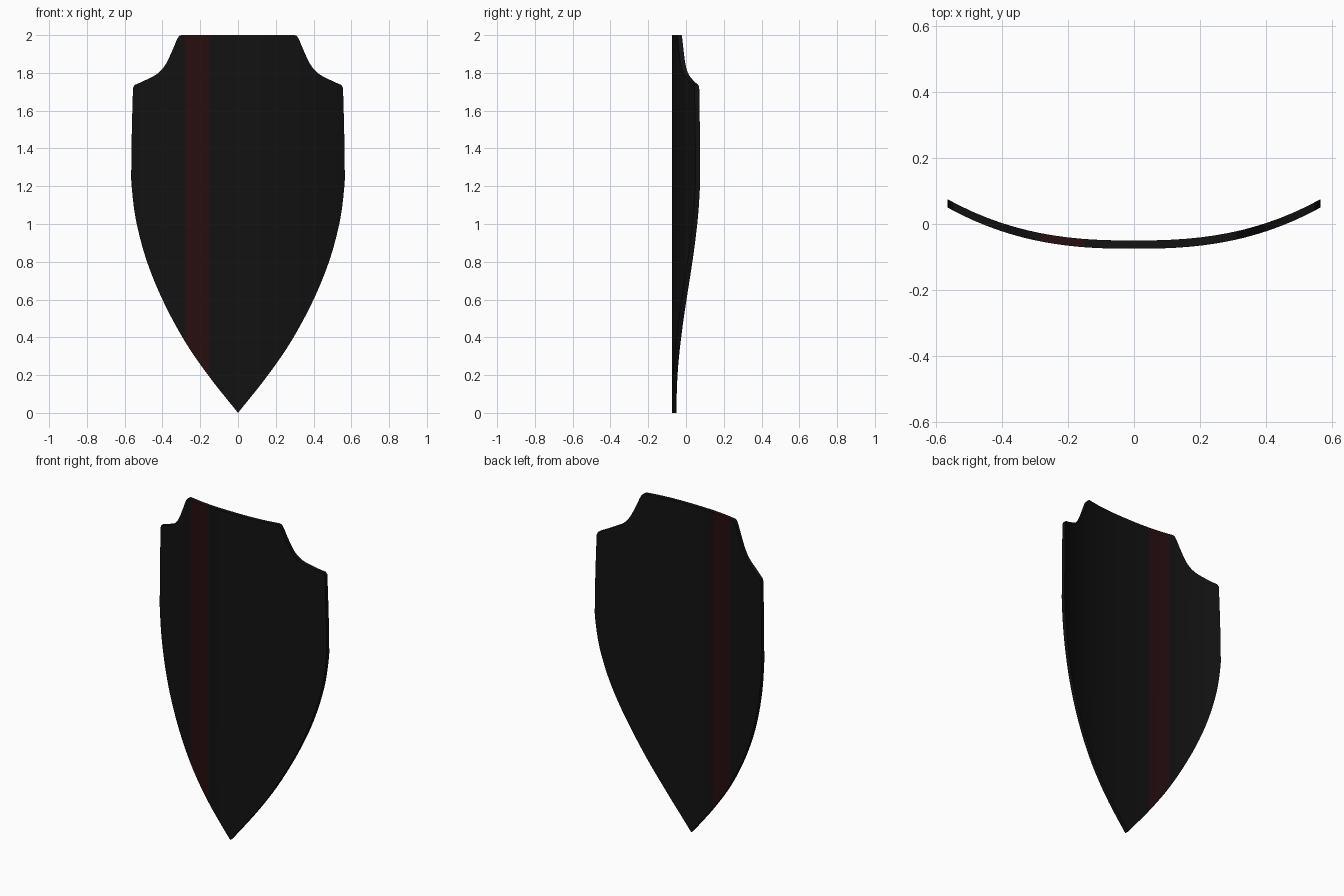
import bpy, bmesh
from mathutils import Vector

if "Cube" in bpy.data.objects:
    bpy.data.objects.remove(bpy.data.objects["Cube"])

HALF, THICK, DEPTH = 0.565, 0.025, 0.125
STRIPE = (-0.28, -0.15)


def smooth_path(pts, n=5):
    """Catmull-Rom curve through 2D points."""
    p = [Vector(q) for q in pts]
    p = [2 * p[0] - p[1]] + p + [2 * p[-1] - p[-2]]
    out = []
    for a, b, c, d in zip(p, p[1:], p[2:], p[3:]):
        for i in range(n):
            t = i / n
            out.append(0.5 * (2 * b + (c - a) * t + (2 * a - 5 * b + 4 * c - d) * t * t
                              + (3 * b - a - 3 * c + d) * t ** 3))
    return out + [p[-2]]


def material(name, rgb):
    m = bpy.data.materials.new(name)
    m.diffuse_color = (*rgb, 1)
    m.use_nodes = True
    m.node_tree.nodes["Principled BSDF"].inputs["Base Color"].default_value = m.diffuse_color
    return m


# Right half of the outline: pointed lower flank, then scooped shoulder
flank = smooth_path([(0, 0), (0.155, 0.195), (0.285, 0.385), (0.40, 0.60), (0.485, 0.81),
                     (0.54, 1.02), (0.563, 1.2), (HALF, 1.3), (0.562, 1.5), (0.556, 1.72)])
shoulder = smooth_path([(0.549, 1.735), (0.487, 1.763), (0.425, 1.797), (0.383, 1.845),
                        (0.347, 1.92), (0.325, 1.972), (0.312, 1.994), (0.30, 2.0)])
half = flank + shoulder
outline = half + [Vector((-p.x, p.y)) for p in reversed(half[1:])]

# Flat plate extruded to thickness
bm = bmesh.new()
face = bm.faces.new([bm.verts.new((p.x, 0, p.y)) for p in outline])
ext = bmesh.ops.extrude_face_region(bm, geom=[face], use_keep_orig=True)
for v in (g for g in ext["geom"] if isinstance(g, bmesh.types.BMVert)):
    v.co.y = THICK

# Vertical cuts for the curvature and the stripe borders
cuts = [-HALF + 2 * HALF * i / 28 for i in range(1, 28)] + list(STRIPE)
for x in cuts:
    bmesh.ops.bisect_plane(bm, geom=bm.verts[:] + bm.edges[:] + bm.faces[:], dist=1e-5,
                           plane_co=(x, 0, 0), plane_no=(1, 0, 0))

# Colour the stripe through the full thickness
for f in bm.faces:
    f.material_index = int(STRIPE[0] < f.calc_center_median().x < STRIPE[1])

# Bow the plate backwards towards the sides
for v in bm.verts:
    v.co.y += -0.075 + DEPTH * (abs(v.co.x) / HALF) ** 2.5
bmesh.ops.recalc_face_normals(bm, faces=bm.faces[:])

mesh = bpy.data.meshes.new("shield_plate")
bm.to_mesh(mesh)
bm.free()
mesh.materials.append(material("black_paint", (0.006, 0.006, 0.006)))
mesh.materials.append(material("dark_red_stripe", (0.02, 0.004, 0.005)))
shield = bpy.data.objects.new("shield_plate", mesh)
bpy.context.collection.objects.link(shield)
bpy.context.view_layer.objects.active = shield
shield.select_set(True)
bpy.ops.object.shade_smooth_by_angle(angle=0.6)
